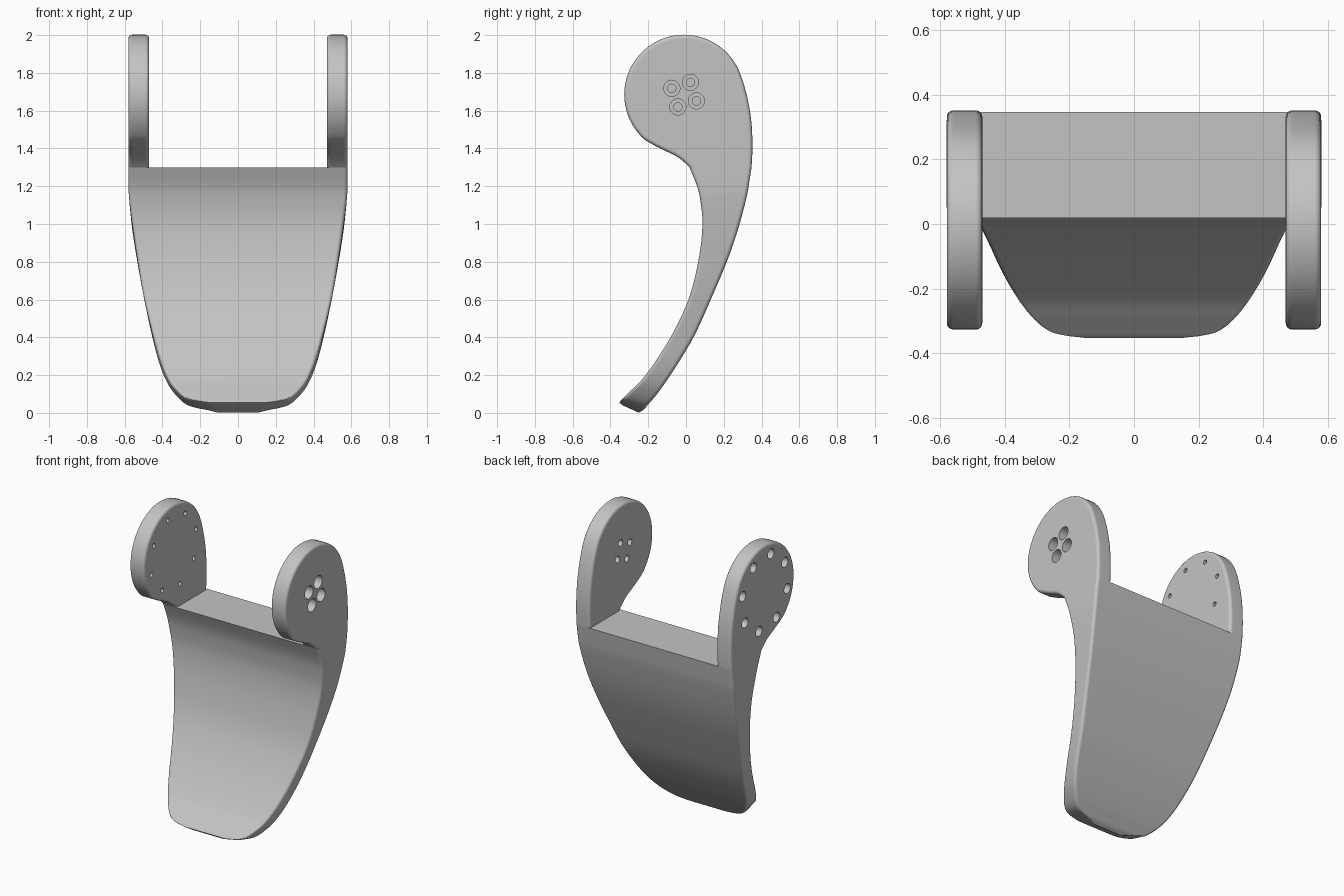
import bpy
import bmesh
from math import radians, sin, cos, pi
from mathutils import Vector

cube = bpy.data.objects.get("Cube")
if cube:
    bpy.data.objects.remove(cube, do_unlink=True)

ROUND = 0.02                      # edge rounding
INNER, OUTER, SEAT_Z = 0.47, 0.58, 1.3
HUB = Vector((-0.01, 1.685))      # hub centre (y, z)
HUB_R = 0.317

grey = bpy.data.materials.new("plain grey")
grey.use_nodes = True
grey.diffuse_color = (0.55, 0.55, 0.55, 1)
grey.node_tree.nodes["Principled BSDF"].inputs["Base Color"].default_value = grey.diffuse_color


def smooth_path(points, steps):
    """Catmull-Rom curve through points of any dimension."""
    pts = [Vector(p) for p in points]
    pts = [pts[0] * 2 - pts[1]] + pts + [pts[-1] * 2 - pts[-2]]
    out = []
    for a, b, c, d in zip(pts, pts[1:], pts[2:], pts[3:]):
        for i in range(steps):
            t = i / steps
            out.append((b * 2 + (c - a) * t + (a * 2 - b * 5 + c * 4 - d) * t ** 2
                        + (b * 3 - a - c * 3 + d) * t ** 3) * 0.5)
    return out + [pts[-2]]


def add_loft(bm, rings):
    """Closed solid through rings of equal point count."""
    loops = [[bm.verts.new(p) for p in ring] for ring in rings]
    n = len(loops[0])
    for a, b in zip(loops, loops[1:]):
        for i in range(n):
            j = (i + 1) % n
            bm.faces.new((a[i], a[j], b[j], b[i]))
    bm.faces.new(loops[0][::-1])
    bm.faces.new(loops[-1])


def make_object(name, bm):
    bmesh.ops.recalc_face_normals(bm, faces=bm.faces[:])
    mesh = bpy.data.meshes.new(name)
    bm.to_mesh(mesh)
    bm.free()
    mesh.materials.append(grey)
    obj = bpy.data.objects.new(name, mesh)
    bpy.context.collection.objects.link(obj)
    return obj


def activate(obj):
    bpy.ops.object.select_all(action='DESELECT')
    obj.select_set(True)
    bpy.context.view_layer.objects.active = obj


def finish(obj):
    activate(obj)
    bpy.ops.object.shade_smooth_by_angle(angle=radians(35))
    obj.modifiers.new("even shading", 'WEIGHTED_NORMAL').keep_sharp = True


def section(yf, zf, yb, zb, w):
    """Rounded rectangle from the front point to the back point."""
    front, back = Vector((0, yf, zf)), Vector((0, yb, zb))
    length = (back - front).length
    depth = (back - front) / length
    ring = []
    corners = ((1, length - ROUND), (-1, length - ROUND), (-1, ROUND), (1, ROUND))
    for k, (side, s) in enumerate(corners):
        for i in range(5):
            a = (k + i / 4) * pi / 2
            p = front + depth * (s + ROUND * sin(a))
            p.x = side * (w - ROUND) + ROUND * cos(a)
            ring.append(p)
    return ring


# Curved blade: front y, front z, back y, back z, half width
rows = [
    (-0.353, 0.055, -0.228, 0.014, 0.17),
    (-0.345, 0.065, -0.215, 0.027, 0.235),
    (-0.33, 0.08, -0.2, 0.045, 0.28),
    (-0.29, 0.12, -0.165, 0.085, 0.325),
    (-0.23, 0.18, -0.12, 0.145, 0.37),
    (-0.15, 0.29, -0.05, 0.25, 0.415),
    (-0.06, 0.44, 0.045, 0.41, 0.457),
    (0.02, 0.62, 0.14, 0.62, 0.5),
    (0.07, 0.83, 0.22, 0.81, 0.535),
    (0.087, 1.0, 0.275, 0.97, 0.56),
    (0.075, 1.13, 0.318, 1.13, 0.576),
    (0.055, 1.21, 0.333, 1.21, OUTER),
    (0.018, SEAT_Z, 0.347, SEAT_Z, OUTER),
]
tip = (-0.335, 0.04, -0.25, 0.001, 0.12)
bm = bmesh.new()
add_loft(bm, [section(*r) for r in [tip] + smooth_path(rows, 4)])
finish(make_object("blade", bm))

# Side arm outline (y, z), from the back of the seat over the hub to the front
outline = [(0.347, SEAT_Z), (0.352, 1.4), (0.348, 1.52), (0.335, 1.62), (0.312, 1.72)]
outline += [HUB + HUB_R * Vector((cos(radians(a)), sin(radians(a))))
            for a in range(20, 240, 10)]
outline += [(-0.12, 1.392), (-0.06, 1.364), (-0.018, 1.335), (0.018, SEAT_Z)]
outline = smooth_path(outline, 2)


def make_arm(name, side, count, ring_r, turn, big, small):
    # Arm plate with rounded rims
    bm = bmesh.new()
    add_loft(bm, [[(side * x, p[0], p[1]) for p in outline] for x in (INNER, OUTER)])
    bmesh.ops.recalc_face_normals(bm, faces=bm.faces[:])
    rims = [e for e in bm.edges
            if abs(e.verts[0].co.x - e.verts[1].co.x) < 1e-4
            and max(v.co.z for v in e.verts) > SEAT_Z + 1e-4]
    bmesh.ops.bevel(bm, geom=rims, offset=ROUND, offset_type='OFFSET', segments=4,
                    profile=0.5, affect='EDGES', clamp_overlap=False)
    arm = make_object(name, bm)

    # Stepped bolt holes, wide on the outside
    bm = bmesh.new()
    steps = ((INNER - 0.05, small), (0.52, small), (0.52, big), (OUTER + 0.05, big))
    for k in range(count):
        a = radians(turn) + k * 2 * pi / count
        cy, cz = HUB + ring_r * Vector((cos(a), sin(a)))
        add_loft(bm, [[(side * x, cy + r * cos(i * pi / 12), cz + r * sin(i * pi / 12))
                       for i in range(24)] for x, r in steps])
    cutter = make_object(name + "_hole_cutter", bm)
    cutter.hide_render = True
    cut = arm.modifiers.new("holes", 'BOOLEAN')
    cut.operation = 'DIFFERENCE'
    cut.solver = 'EXACT'
    cut.object = cutter
    activate(arm)
    bpy.ops.object.modifier_apply(modifier=cut.name)
    bpy.data.objects.remove(cutter, do_unlink=True)
    finish(arm)


make_arm("left_arm", 1, 4, 0.073, 63, 0.043, 0.022)
make_arm("right_arm", -1, 8, 0.245, 15, 0.033, 0.015)
